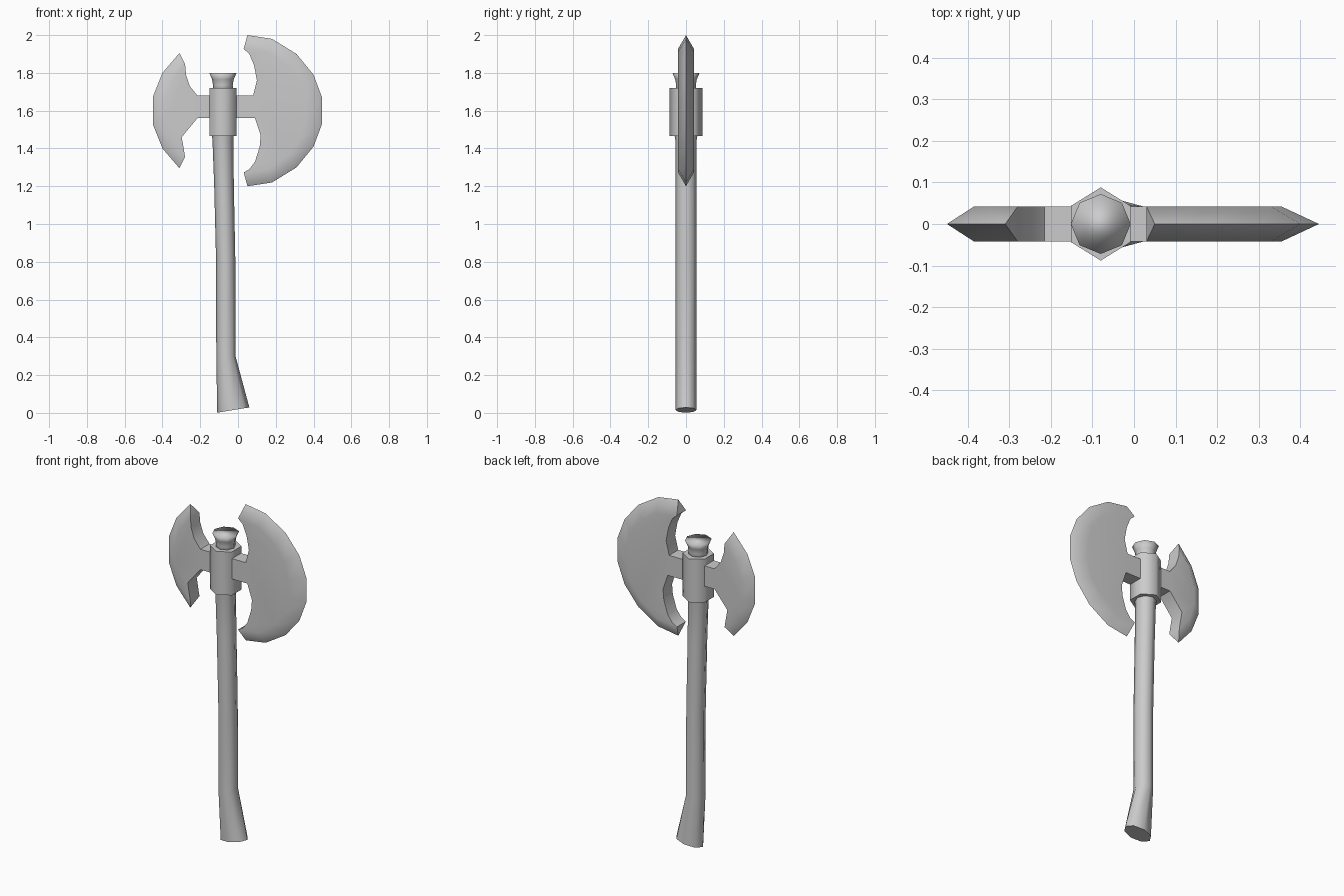
import bpy, bmesh, math

cube = bpy.data.objects.get("Cube")
if cube:
    bpy.data.objects.remove(cube, do_unlink=True)

AXIS_X = -0.08      # head axis
MID_Z = 1.6         # blade centre height
HALF = 0.042        # blade half thickness

grey = bpy.data.materials.new("plain grey")
grey.use_nodes = True
colour = (0.6, 0.6, 0.6, 1)
grey.diffuse_color = colour
grey.node_tree.nodes["Principled BSDF"].inputs["Base Color"].default_value = colour


def finish(bm, name, angle):
    """Turn the bmesh into a smooth-shaded object."""
    bmesh.ops.recalc_face_normals(bm, faces=bm.faces)
    mesh = bpy.data.meshes.new(name)
    bm.to_mesh(mesh)
    bm.free()
    mesh.materials.append(grey)
    ob = bpy.data.objects.new(name, mesh)
    bpy.context.collection.objects.link(ob)
    bpy.ops.object.select_all(action='DESELECT')
    ob.select_set(True)
    bpy.context.view_layer.objects.active = ob
    bpy.ops.object.shade_smooth_by_angle(angle=math.radians(angle))
    return ob


def loft(name, rings, sides, angle, phase=0.0):
    """Tube through rings of (centre x, z, x radius, y radius, tilt rise)."""
    bm = bmesh.new()
    loops = []
    for cx, z, rx, ry, rise in rings:
        loop = []
        for i in range(sides):
            a = phase + 2 * math.pi * i / sides
            c, s = math.cos(a), math.sin(a)
            loop.append(bm.verts.new((cx + rx * c, ry * s, z + rise * c)))
        loops.append(loop)
    for low, high in zip(loops, loops[1:]):
        for i in range(sides):
            j = (i + 1) % sides
            bm.faces.new((low[i], low[j], high[j], high[i]))
    bm.faces.new(loops[0])
    bm.faces.new(loops[-1])
    return finish(bm, name, angle)


def mirrored(points):
    """Add the lower half of an upper edge line."""
    return points + [(x, 2 * MID_Z - z) for x, z in reversed(points)]


def blade(name, edge, shoulder, inner):
    """Flat cheeks, bevels meeting in a cutting edge, and a square inner rim."""
    bm = bmesh.new()
    rim = [bm.verts.new((x, 0, z)) for x, z in edge]
    cheeks = []
    for y in (-HALF, HALF):
        outer = [bm.verts.new((x, y, z)) for x, z in shoulder]
        back = [bm.verts.new((x, y, z)) for x, z in inner]
        bm.faces.new(outer + back)
        for i in range(len(rim) - 1):
            bm.faces.new((rim[i], rim[i + 1], outer[i + 1], outer[i]))
        cheeks.append((outer, [outer[-1]] + back + [outer[0]]))
    (front, front_back), (rear, rear_back) = cheeks
    for i in range(len(front_back) - 1):
        bm.faces.new((front_back[i], front_back[i + 1],
                      rear_back[i + 1], rear_back[i]))
    for end in (0, -1):
        bm.faces.new((rim[end], front[end], rear[end]))
    ob = finish(bm, name, 50)
    ob.modifiers.new("weighted_normals", 'WEIGHTED_NORMAL').keep_sharp = True


# Bent haft with a flared, slanted foot
loft("handle", [
    (-0.025, 0.015, 0.085, 0.055, 0.014),
    (-0.064, 0.3, 0.051, 0.055, 0),
    (-0.065, 0.8, 0.051, 0.055, 0),
    (-0.074, 1.2, 0.052, 0.055, 0),
    (-0.08, 1.44, 0.055, 0.056, 0),
    (-0.08, 1.5, 0.06, 0.065, 0)], 8, 60)

# Hexagonal socket holding both blades
loft("collar", [(AXIS_X, z, 0.082, 0.088, 0) for z in (1.465, 1.72)],
     6, 65, math.pi / 2)

# Flared knob on top
loft("top_knob", [(AXIS_X, z, r, r, 0) for z, r in
                  ((1.7, 0.055), (1.735, 0.052), (1.765, 0.057), (1.8, 0.072))],
     8, 180)

# Large blade on the left, stem included
blade("large_blade",
      mirrored([(0.05, 2.0), (0.18, 1.98), (0.31, 1.9), (0.4, 1.79), (0.445, 1.67)]),
      mirrored([(0.03, 1.927), (0.16, 1.91), (0.26, 1.84), (0.33, 1.75), (0.355, 1.65)]),
      [(0.06, 1.29), (0.09, 1.33), (0.115, 1.41), (0.12, 1.47), (0.09, 1.56),
       (AXIS_X, 1.56), (AXIS_X, 1.68),
       (0.08, 1.68), (0.1, 1.76), (0.085, 1.84), (0.06, 1.9)])

# Small blade on the right, stem included
blade("small_blade",
      mirrored([(-0.31, 1.905), (-0.4, 1.8), (-0.45, 1.675)]),
      mirrored([(-0.28, 1.845), (-0.35, 1.76), (-0.385, 1.65)]),
      [(-0.298, 1.46), (-0.215, 1.56), (AXIS_X, 1.56), (AXIS_X, 1.68),
       (-0.215, 1.68), (-0.255, 1.73), (-0.275, 1.79)])
